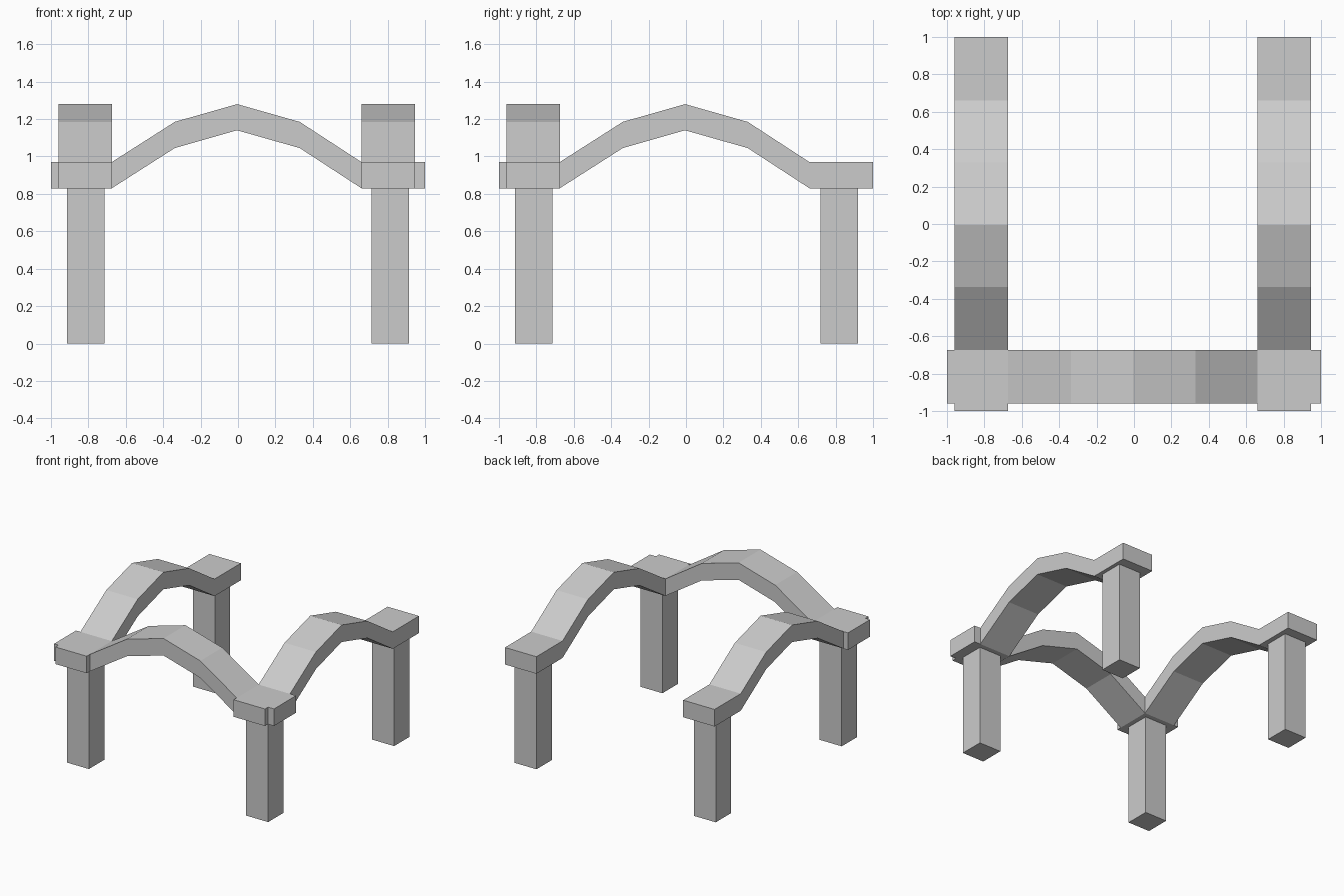
import bpy
import bmesh

if "Cube" in bpy.data.objects:
    bpy.data.objects.remove(bpy.data.objects["Cube"])

# Arch underside: (distance along span, height); the top is the same line raised
PATH = [(-1, 0.83), (-0.675, 0.83), (-0.338, 1.045), (-0.005, 1.14),
        (0.33, 1.045), (0.66, 0.83), (1, 0.83)]
THICK = 0.14


def finish(name, bm):
    bmesh.ops.recalc_face_normals(bm, faces=bm.faces)
    mesh = bpy.data.meshes.new(name)
    bm.to_mesh(mesh)
    bm.free()
    obj = bpy.data.objects.new(name, mesh)
    bpy.context.collection.objects.link(obj)
    return obj


def arch(name, axis, lo, hi):
    """Faceted arch spanning 'x' or 'y', between lo and hi on the other axis."""
    bm = bmesh.new()
    rings = []
    for t, z in PATH:
        section = [(lo, z), (hi, z), (hi, z + THICK), (lo, z + THICK)]
        rings.append([bm.verts.new((t, s, h) if axis == 'x' else (s, t, h))
                      for s, h in section])
    for a, b in zip(rings, rings[1:]):
        for i in range(4):
            j = (i + 1) % 4
            bm.faces.new((a[i], a[j], b[j], b[i]))
    bm.faces.new(rings[0])
    bm.faces.new(rings[-1])
    return finish(name, bm)


def pillar(name, x, y, size=0.2, height=0.83):
    bm = bmesh.new()
    bmesh.ops.create_cube(bm, size=1)
    bmesh.ops.scale(bm, vec=(size, size, height), verts=bm.verts)
    bmesh.ops.translate(bm, vec=(x, y, height / 2), verts=bm.verts)
    return finish(name, bm)


# Three arches forming a U, open at the back
arch("front_arch", 'x', -0.96, -0.675)
arch("left_arch", 'y', -0.96, -0.675)
arch("right_arch", 'y', 0.66, 0.945)

# Four square pillars under the arch ends
for side, x in (("left", -0.815), ("right", 0.815)):
    for end, y in (("front", -0.815), ("back", 0.82)):
        pillar(f"{end}_{side}_pillar", x, y)
